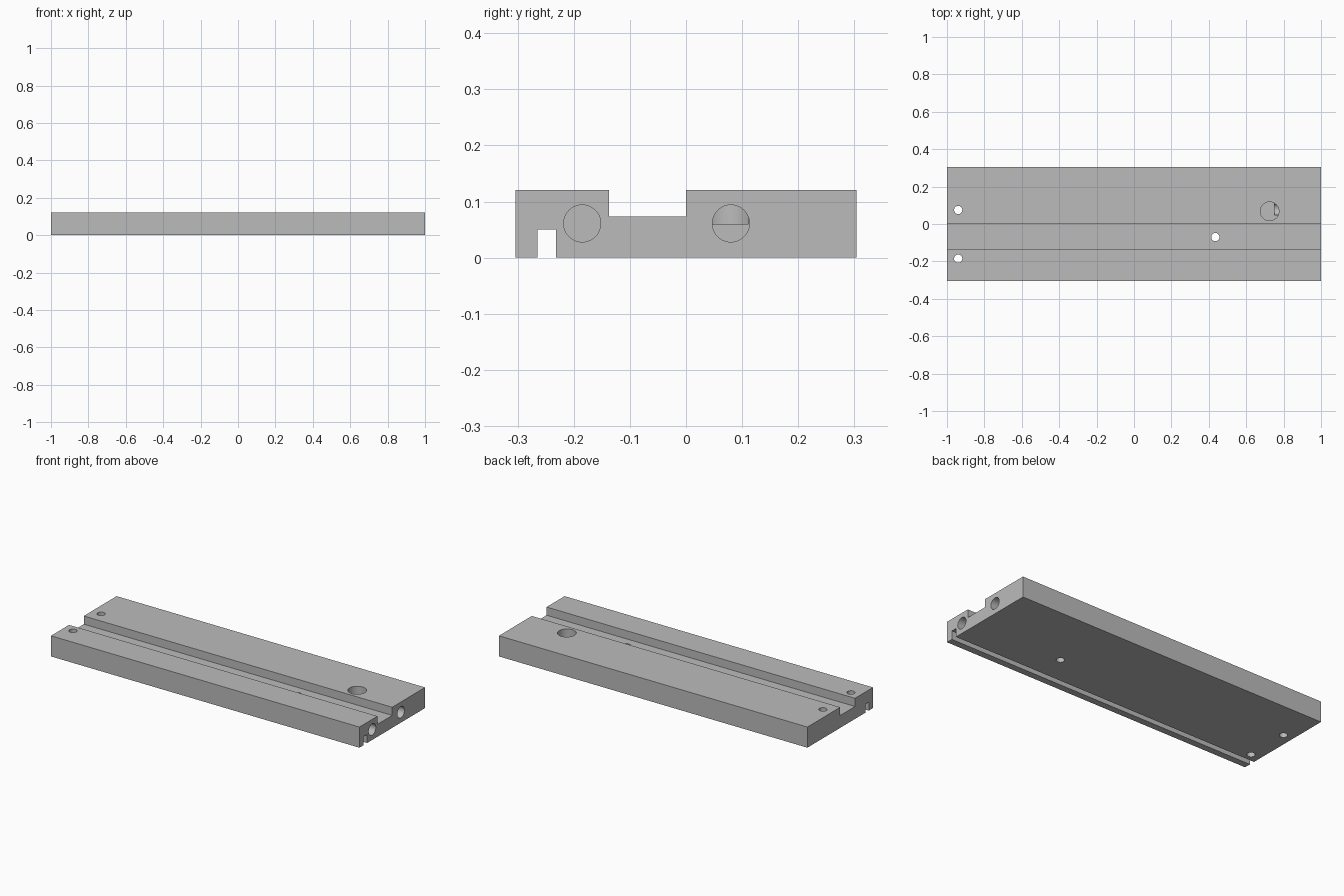
import bpy
import bmesh
import math
from mathutils import Matrix, Vector

if "Cube" in bpy.data.objects:
    bpy.data.objects.remove(bpy.data.objects["Cube"], do_unlink=True)

TOP = 0.121
HALF = 0.304

# One plain grey finish
grey = bpy.data.materials.new("plain grey")
grey.use_nodes = True
colour = (0.5, 0.5, 0.5, 1)
grey.diffuse_color = colour
grey.node_tree.nodes["Principled BSDF"].inputs["Base Color"].default_value = colour


def finish(name, bm):
    bmesh.ops.recalc_face_normals(bm, faces=bm.faces)
    mesh = bpy.data.meshes.new(name)
    bm.to_mesh(mesh)
    bm.free()
    mesh.materials.append(grey)
    obj = bpy.data.objects.new(name, mesh)
    bpy.context.collection.objects.link(obj)
    return obj


# Cross-section with wide top channel and narrow bottom groove
profile = [(-HALF, 0), (-0.265, 0), (-0.265, 0.05), (-0.232, 0.05), (-0.232, 0),
           (HALF, 0), (HALF, TOP), (0, TOP), (0, 0.073), (-0.137, 0.073),
           (-0.137, TOP), (-HALF, TOP)]
bm = bmesh.new()
section = bm.faces.new([bm.verts.new((-1, y, z)) for y, z in profile])
sweep = bmesh.ops.extrude_face_region(bm, geom=[section], use_keep_orig=True)
bmesh.ops.translate(bm, vec=(2, 0, 0),
                    verts=[v for v in sweep["geom"] if isinstance(v, bmesh.types.BMVert)])
plate = finish("channelled_plate", bm)


def drill(name, start, end, radius):
    """Cut a round hole between two points."""
    start, end = Vector(start), Vector(end)
    axis = end - start
    bm = bmesh.new()
    turn = axis.to_track_quat("Z", "Y").to_matrix().to_4x4()
    bmesh.ops.create_cone(bm, cap_ends=True, segments=48, radius1=radius, radius2=radius,
                          depth=axis.length,
                          matrix=Matrix.Translation((start + end) / 2) @ turn)
    cutter = finish(name, bm)
    cutter.hide_render = True
    cutter.hide_viewport = True
    cut = plate.modifiers.new(name, "BOOLEAN")
    cut.operation = "DIFFERENCE"
    cut.solver = "EXACT"
    cut.object = cutter
    return cutter


# Small through holes, blind top port, and blind bores in one end
cutters = []
for x, y in ((-0.94, 0.075), (-0.94, -0.185), (0.435, -0.07)):
    cutters.append(drill("through_hole", (x, y, -0.1), (x, y, 0.2), 0.022))
cutters.append(drill("top_port", (0.725, 0.068, 0.06), (0.725, 0.068, 0.2), 0.05))
for y in (-0.185, 0.08):
    cutters.append(drill("end_bore", (0.75, y, 0.061), (1.1, y, 0.061), 0.033))

# Bake the cuts and drop the cutters
bpy.context.view_layer.update()
graph = bpy.context.evaluated_depsgraph_get()
plate.data = bpy.data.meshes.new_from_object(plate.evaluated_get(graph))
plate.modifiers.clear()
for cutter in cutters:
    bpy.data.objects.remove(cutter, do_unlink=True)

# Smooth hole walls, sharp edges elsewhere
bpy.context.view_layer.objects.active = plate
plate.select_set(True)
bpy.ops.object.shade_smooth_by_angle(angle=math.radians(30))
